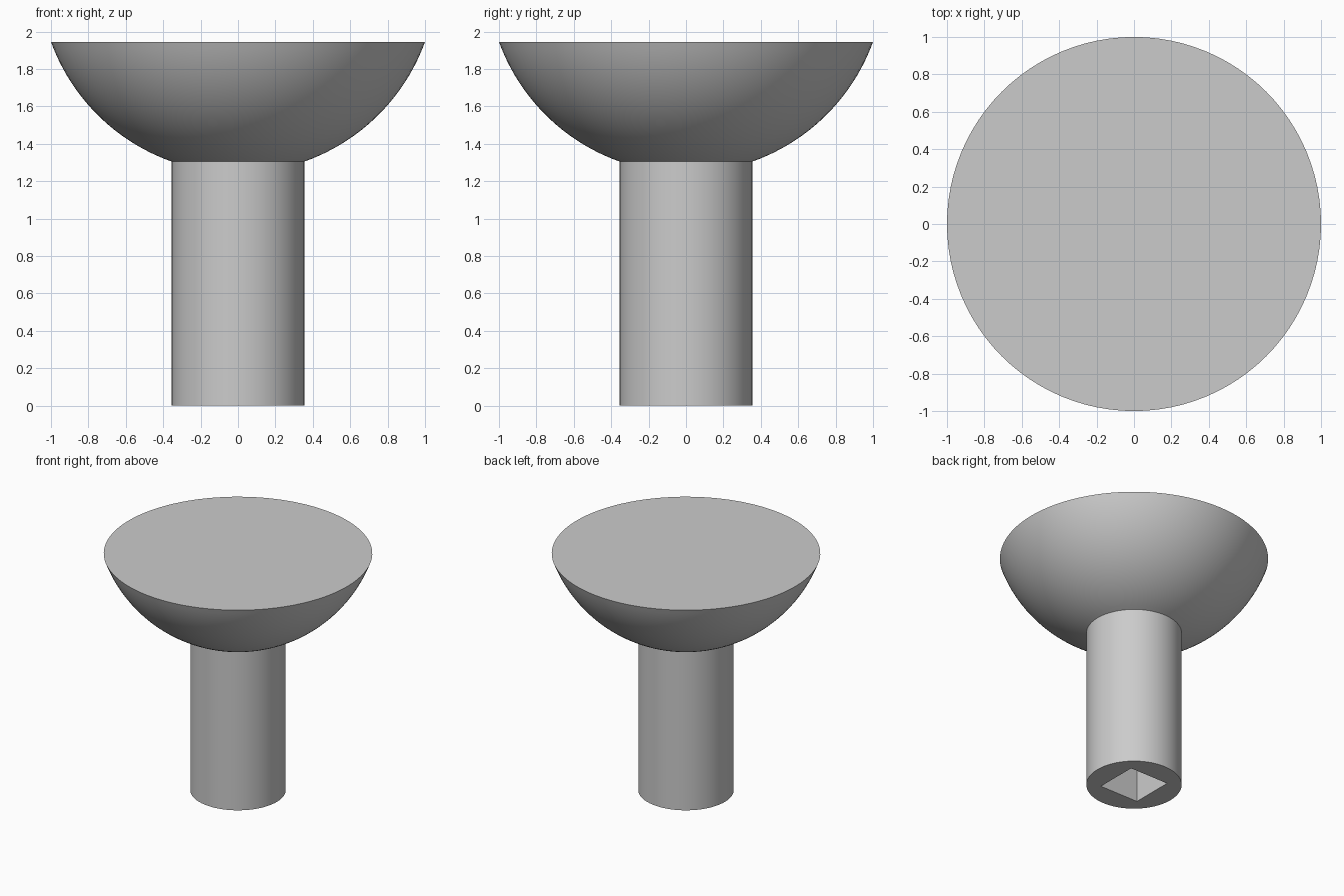
import bpy, bmesh, math

cube = bpy.data.objects.get("Cube")
if cube:
    bpy.data.objects.remove(cube, do_unlink=True)

SEGMENTS = 96
TOP_Z, NECK_Z = 1.945, 1.305
POST_R, HOLE_SIDE, HOLE_DEPTH = 0.355, 0.35, 1.3

grey = bpy.data.materials.new("plain_grey")
grey.use_nodes = True
colour = (0.6, 0.6, 0.6, 1)
grey.diffuse_color = colour
grey.node_tree.nodes["Principled BSDF"].inputs["Base Color"].default_value = colour


def finish(bm, name):
    bmesh.ops.recalc_face_normals(bm, faces=bm.faces)
    mesh = bpy.data.meshes.new(name)
    bm.to_mesh(mesh)
    bm.free()
    mesh.materials.append(grey)
    obj = bpy.data.objects.new(name, mesh)
    bpy.context.collection.objects.link(obj)
    return obj


# Profile: straight post, then a spherical arc out to the flat rim
centre_z = (1 + TOP_Z**2 - POST_R**2 - NECK_Z**2) / (2 * (TOP_Z - NECK_Z))
radius = math.hypot(1, TOP_Z - centre_z)
start = math.atan2(POST_R, centre_z - NECK_Z)
end = math.atan2(1, centre_z - TOP_Z)
STEPS = 24
profile = [(POST_R, 0)]
for i in range(STEPS + 1):
    a = start + (end - start) * i / STEPS
    profile.append((radius * math.sin(a), centre_z - radius * math.cos(a)))

# Lathe the post and domed head as one solid, capped at both ends
bm = bmesh.new()
rings = []
for r, z in profile:
    angles = [math.tau * k / SEGMENTS for k in range(SEGMENTS)]
    rings.append([bm.verts.new((r * math.cos(a), r * math.sin(a), z)) for a in angles])
for low, high in zip(rings, rings[1:]):
    for k in range(SEGMENTS):
        n = (k + 1) % SEGMENTS
        bm.faces.new((low[k], low[n], high[n], high[k]))
bm.faces.new(rings[0])
bm.faces.new(rings[-1])
body = finish(bm, "post_with_domed_head")

bpy.ops.object.select_all(action="DESELECT")
body.select_set(True)
bpy.context.view_layer.objects.active = body
bpy.ops.object.shade_smooth_by_angle(angle=math.radians(30))

# Square socket in the foot of the post
bm = bmesh.new()
bmesh.ops.create_cube(bm, size=1)
bmesh.ops.scale(bm, vec=(HOLE_SIDE, HOLE_SIDE, 2 * HOLE_DEPTH), verts=bm.verts)
cutter = finish(bm, "socket_cutter")
cutter.hide_render = True
cut = body.modifiers.new("square_socket", "BOOLEAN")
cut.operation = "DIFFERENCE"
cut.solver = "EXACT"
cut.object = cutter
bpy.ops.object.modifier_apply(modifier=cut.name)
bpy.data.objects.remove(cutter, do_unlink=True)
